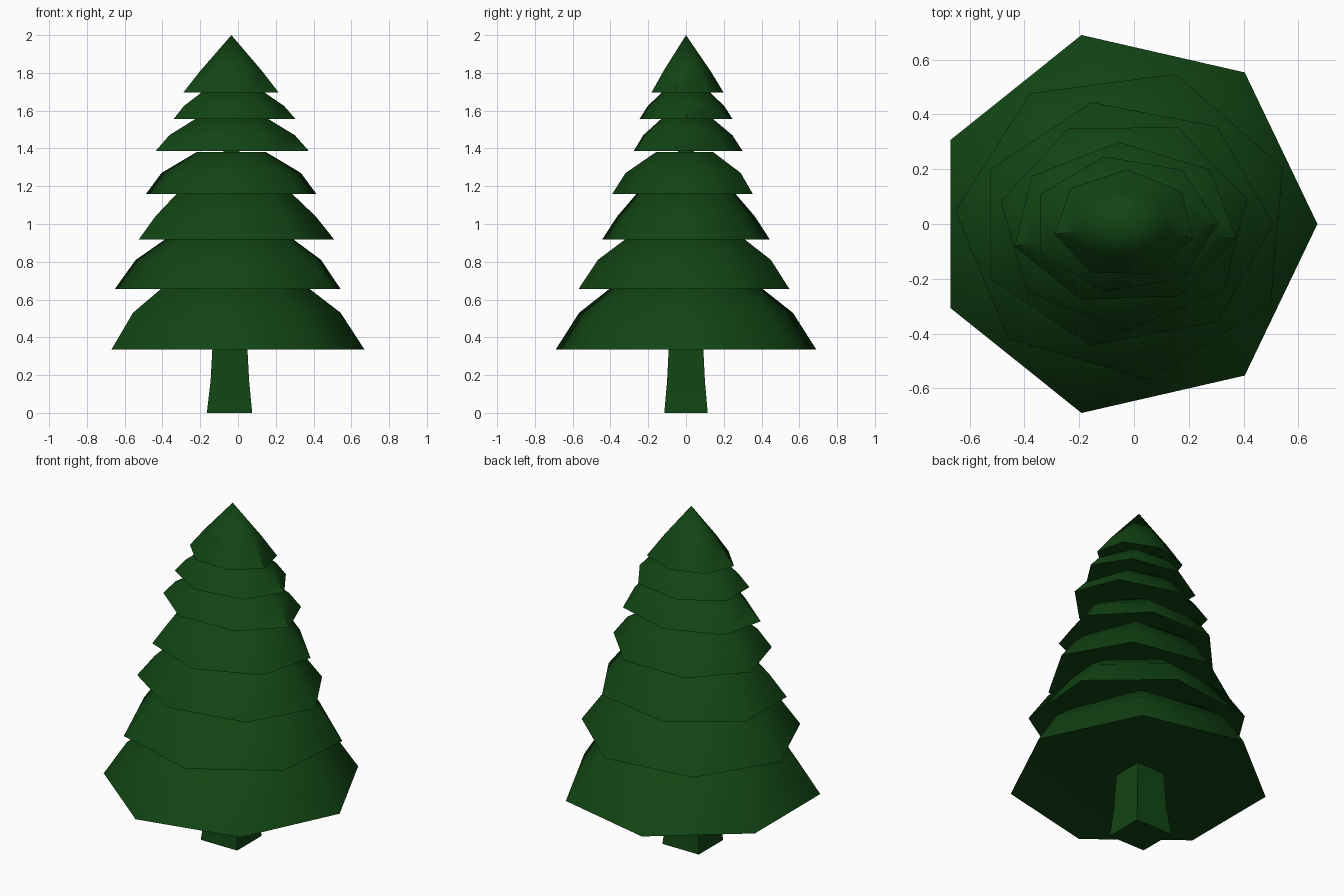
import bpy, bmesh
from math import cos, sin, radians, pi

if "Cube" in bpy.data.objects:
    bpy.data.objects.remove(bpy.data.objects["Cube"])

CX = -0.035  # tree axis

green = bpy.data.materials.new("green")
green.diffuse_color = (0.006, 0.06, 0.007, 1)
green.use_nodes = True
green.node_tree.nodes["Principled BSDF"].inputs["Base Color"].default_value = green.diffuse_color


def loft(name, rings, sides, tip=None, hollow=None):
    """Skin stacked rings (x, z, rx, ry, degrees); tip and hollow are centre heights."""
    bm = bmesh.new()
    loops = []
    for x, z, rx, ry, deg in rings:
        angles = [radians(deg) + 2 * pi * i / sides for i in range(sides)]
        loops.append([bm.verts.new((x + rx * cos(a), ry * sin(a), z)) for a in angles])
    for low, high in zip(loops, loops[1:]):
        for i in range(sides):
            j = (i + 1) % sides
            bm.faces.new((low[i], low[j], high[j], high[i]))
    for loop, height in ((loops[0], hollow), (loops[-1], tip)):
        if height is None:
            bm.faces.new(loop)
        else:
            centre = bm.verts.new((CX, 0, height))
            for i in range(sides):
                bm.faces.new((loop[i], loop[(i + 1) % sides], centre))
    bmesh.ops.recalc_face_normals(bm, faces=bm.faces)
    mesh = bpy.data.meshes.new(name)
    bm.to_mesh(mesh)
    bm.free()
    mesh.shade_smooth()
    mesh.set_sharp_from_angle(angle=radians(50))
    mesh.materials.append(green)
    obj = bpy.data.objects.new(name, mesh)
    bpy.context.collection.objects.link(obj)
    return obj


# Square trunk, flared at the foot and tapering up inside the branches
K = 2 ** 0.5
trunk = [(-0.045, 0, 0.12, 0.115), (-0.043, 0.17, 0.102, 0.10),
         (-0.043, 0.335, 0.093, 0.092), (CX, 1.38, 0.043, 0.043), (CX, 1.75, 0.02, 0.02)]
loft("trunk", [(x, z, rx * K, ry * K, 45) for x, z, rx, ry in trunk], 4)

# Branch tiers: base z, shoulder z, top z, radius x, radius y, turn, top ratio
tiers = [
    (0.335, 0.53, 0.72, 0.705, 0.708, 0, 0.47),
    (0.655, 0.81, 0.96, 0.62, 0.575, 21, 0.47),
    (0.917, 1.04, 1.17, 0.545, 0.456, 0, 0.57),
    (1.16, 1.27, 1.38, 0.462, 0.39, 13.5, 0.41),
    (1.387, 1.47, 1.56, 0.416, 0.30, -10, 0.46),
    (1.555, 1.625, 1.70, 0.34, 0.253, 0, 0.50),
]
for n, (z0, z1, z2, rx, ry, turn, top) in enumerate(tiers, 1):
    rings = [(CX, z, rx * s, ry * s, turn) for z, s in ((z0, 1), (z1, 0.82), (z2, top))]
    loft(f"branch_tier_{n}", rings, 7, hollow=z0 + 0.07 * rx)

# Pointed crown
loft("crown", [(CX, 1.695, 0.26, 0.20, -15), (CX, 1.81, 0.168, 0.13, -15)], 7,
     tip=2.0, hollow=1.715)
